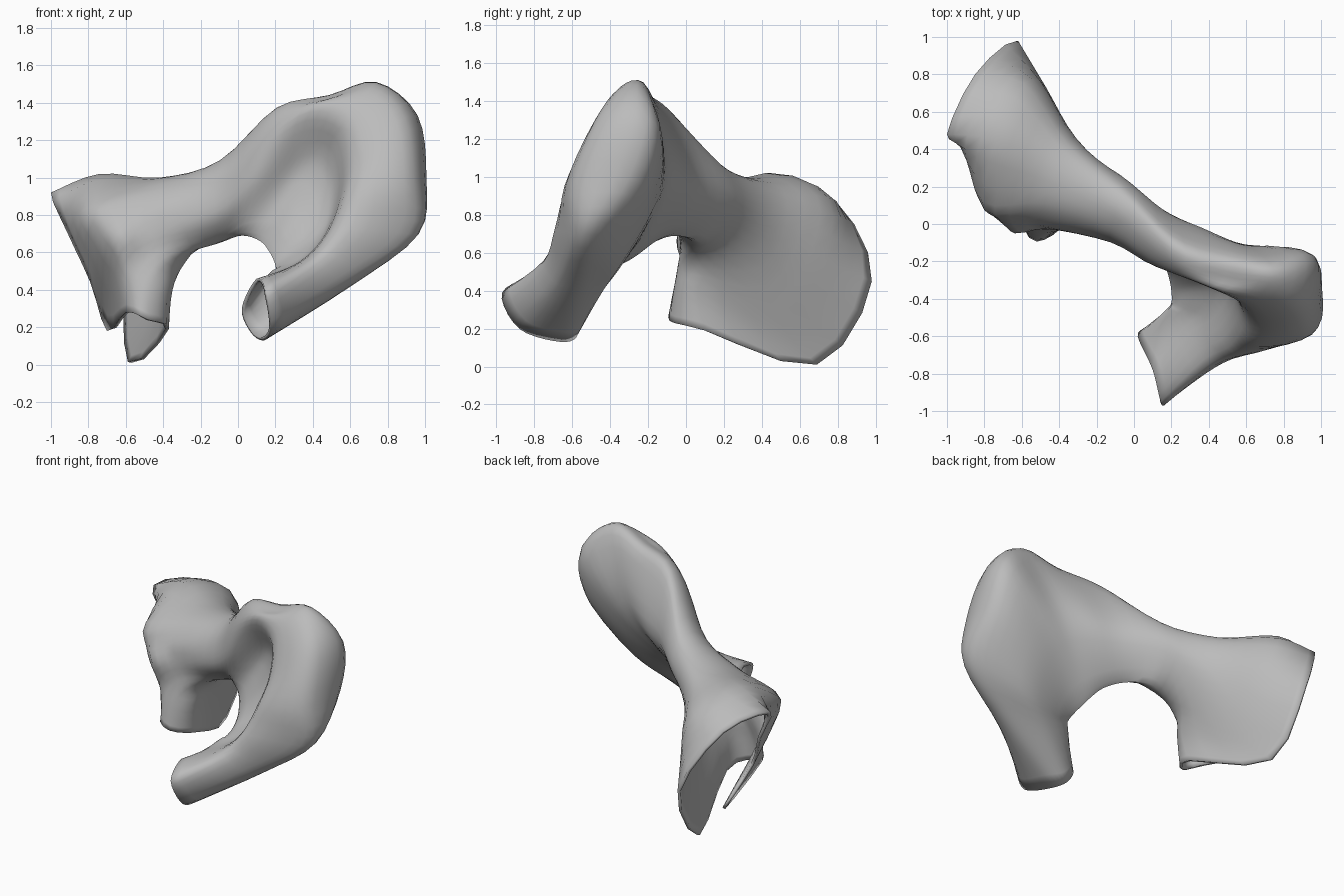
import bpy, bmesh
from mathutils import Vector

cube = bpy.data.objects.get("Cube")
if cube:
    bpy.data.objects.remove(cube)

SAMPLES = 30   # points around each section
STEPS = 4      # rows between two sections


def catmull(a, b, c, d, t):
    """Point on a smooth curve between b and c."""
    return 0.5 * (2 * b + (c - a) * t + (2 * a - 5 * b + 4 * c - d) * t * t
                  + (3 * b - a - 3 * c + d) * t ** 3)


def sample_ring(points):
    """Closed smooth ring through the control points."""
    pts = [Vector(p) for p in points]
    n = len(pts)
    per = SAMPLES // n
    return [catmull(pts[i - 1], pts[i], pts[(i + 1) % n], pts[(i + 2) % n], k / per)
            for i in range(n) for k in range(per)]


def loft(rings):
    """Smooth rows running through all rings."""
    rows = []
    last = len(rings) - 1
    for s in range(last):
        a, b, c, d = (rings[max(0, min(last, s + o))] for o in (-1, 0, 1, 2))
        for k in range(STEPS):
            rows.append([catmull(*q, k / STEPS) for q in zip(a, b, c, d)])
    rows.append(rings[-1])
    return rows


# Flared hood: a tall back sheet, a front leg and a flap beside a narrow slot.
# Order: top, down the back sheet, leg, valley, up the flap
hood = [
    [(-1, .48, .92), (-.85, .8, .86), (-.62, .98, .45), (-.57, .69, .01),
     (-.37, .1, .19), (-.48, -.085, .24), (-.6, 0, .28), (-.7, .56, .18),
     (-.79, .37, .44), (-.91, .46, .7)],
    [(-.74, .45, 1.02), (-.59, .75, .89), (-.47, .73, .57), (-.46, .5, .23),
     (-.35, .06, .4), (-.46, -.06, .43), (-.58, -.02, .5), (-.67, -.01, .61),
     (-.75, .04, .72), (-.81, .12, .84)],
    [(-.42, .28, 1.0), (-.36, .43, .95), (-.31, .46, .8), (-.3, .38, .62),
     (-.28, .14, .55), (-.34, -.01, .57), (-.42, -.03, .64), (-.48, -.02, .73),
     (-.51, .01, .83), (-.48, .11, .95)],
]
# Bar, fanning round the arch.
# Order: outer edge, outer back edge, back, inner edge, front hollow, lip
bar = [
    [(-.1, .07, 1.09), (-.07, .2, 1.05), (-.08, .26, .86),
     (-.1, .08, .65), (-.12, -.09, .78), (-.13, -.06, .98)],
    [(.2, -.18, 1.36), (.2, -.06, 1.32), (.15, .08, .95),
     (.02, -.05, .69), (.09, -.2, .94), (.14, -.23, 1.2)],
]
# Scooped bowl with a broad rim
bowl = [
    [(.48, -.3, 1.42), (.47, -.16, 1.4), (.33, -.01, .97),
     (.12, -.16, .66), (.3, -.2, 1.04), (.38, -.33, 1.35)],
    [(.71, -.34, 1.48), (.72, -.2, 1.46), (.48, -.09, .98),
     (.17, -.24, .6), (.42, -.23, 1.05), (.57, -.42, 1.3)],
    [(.89, -.45, 1.32), (.94, -.16, 1.28), (.58, -.14, .9),
     (.19, -.3, .56), (.48, -.27, .93), (.62, -.52, 1.1)],
    [(.94, -.58, .98), (.98, -.25, .98), (.62, -.22, .74),
     (.2, -.36, .53), (.47, -.35, .75), (.6, -.62, .92)],
]
# Hook curling forward to an open tip
hook = [
    [(.91, -.6, .7), (.93, -.46, .68), (.58, -.35, .53),
     (.2, -.42, .5), (.39, -.47, .61), (.54, -.69, .72)],
    [(.55, -.69, .44), (.6, -.55, .42), (.36, -.45, .38),
     (.17, -.46, .48), (.27, -.55, .52), (.4, -.75, .56)],
    [(.18, -.88, .2), (.14, -.66, .13), (.07, -.57, .17),
     (.02, -.6, .3), (.1, -.78, .46), (.15, -.97, .39)],
]

rows = loft([sample_ring(r) for r in hood + bar + bowl + hook])

# Skin the rows
bm = bmesh.new()
grid = [[bm.verts.new(p) for p in row] for row in rows]
for r0, r1 in zip(grid, grid[1:]):
    for k in range(SAMPLES):
        j = (k + 1) % SAMPLES
        bm.faces.new((r0[k], r0[j], r1[j], r1[k]))
bmesh.ops.recalc_face_normals(bm, faces=bm.faces)
mesh = bpy.data.meshes.new("arched_shell")
bm.to_mesh(mesh)
bm.free()
shell = bpy.data.objects.new("arched_shell", mesh)
bpy.context.collection.objects.link(shell)

# Single grey
grey = bpy.data.materials.new("plain_grey")
grey.use_nodes = True
colour = (0.5, 0.5, 0.5, 1)
grey.diffuse_color = colour
grey.node_tree.nodes["Principled BSDF"].inputs["Base Color"].default_value = colour
mesh.materials.append(grey)

# Shell wall, shown at both open ends
bpy.context.view_layer.objects.active = shell
shell.select_set(True)
bpy.ops.object.shade_smooth_by_angle(angle=0.7)
wall = shell.modifiers.new("wall", 'SOLIDIFY')
wall.thickness = 0.02
wall.offset = -1
